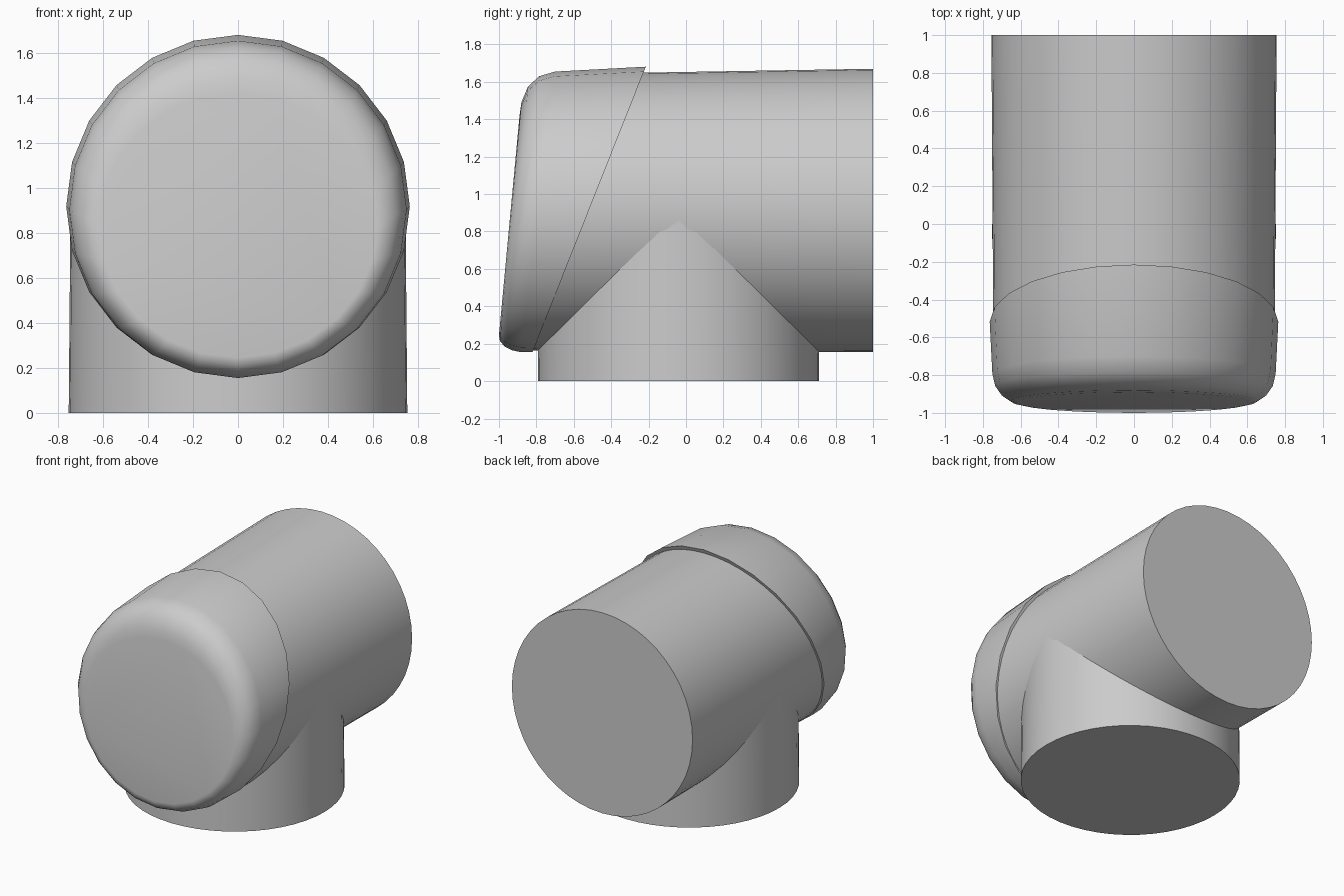
import bpy, bmesh, math

cube = bpy.data.objects.get("Cube")
if cube:
    bpy.data.objects.remove(cube)

grey = bpy.data.materials.new("plain grey")
grey.use_nodes = True
colour = (0.6, 0.6, 0.6, 1)
grey.diffuse_color = colour
grey.node_tree.nodes["Principled BSDF"].inputs["Base Color"].default_value = colour


def loft(name, rings, sides):
    """Skin elliptical rings: (y, z) of two opposite rim points, then half width."""
    bm = bmesh.new()
    loops = []
    for (ya, za), (yb, zb), width in rings:
        loop = []
        for i in range(sides):
            a = 2 * math.pi * i / sides
            c = math.cos(a) / 2
            loop.append(bm.verts.new((width * math.sin(a),
                                      (ya + yb) / 2 + (ya - yb) * c,
                                      (za + zb) / 2 + (za - zb) * c)))
        loops.append(loop)
    for p, q in zip(loops, loops[1:]):
        for i in range(sides):
            j = (i + 1) % sides
            bm.faces.new((p[i], p[j], q[j], q[i]))
    bm.faces.new(loops[0])
    bm.faces.new(loops[-1])
    bmesh.ops.recalc_face_normals(bm, faces=bm.faces)
    mesh = bpy.data.meshes.new(name)
    bm.to_mesh(mesh)
    bm.free()
    mesh.materials.append(grey)
    obj = bpy.data.objects.new(name, mesh)
    bpy.context.collection.objects.link(obj)
    bpy.ops.object.select_all(action='DESELECT')
    obj.select_set(True)
    bpy.context.view_layer.objects.active = obj
    bpy.ops.object.shade_smooth_by_angle(angle=math.radians(42))
    return obj


# Horizontal pipe, its slanted front end hidden in the cap
loft("horizontal_pipe", [
    ((1.0, 1.67), (1.0, 0.155), 0.755),
    ((-0.3, 1.648), (-0.84, 0.165), 0.745),
], 48)

# Upright outlet that the pipe stands on
loft("upright_outlet", [
    ((0.712, 0.0), (-0.792, 0.0), 0.753),
    ((0.705, 0.9), (-0.785, 0.9), 0.745),
], 48)

# Rounded, slanted cap
loft("slanted_cap", [
    ((-0.215, 1.681), (-0.82, 0.156), 0.764),
    ((-0.70, 1.655), (-0.885, 0.155), 0.75),
    ((-0.785, 1.63), (-0.93, 0.165), 0.735),
    ((-0.845, 1.575), (-0.97, 0.185), 0.70),
    ((-0.88, 1.49), (-0.995, 0.215), 0.655),
    ((-0.89, 1.42), (-1.0, 0.245), 0.62),
], 24)
